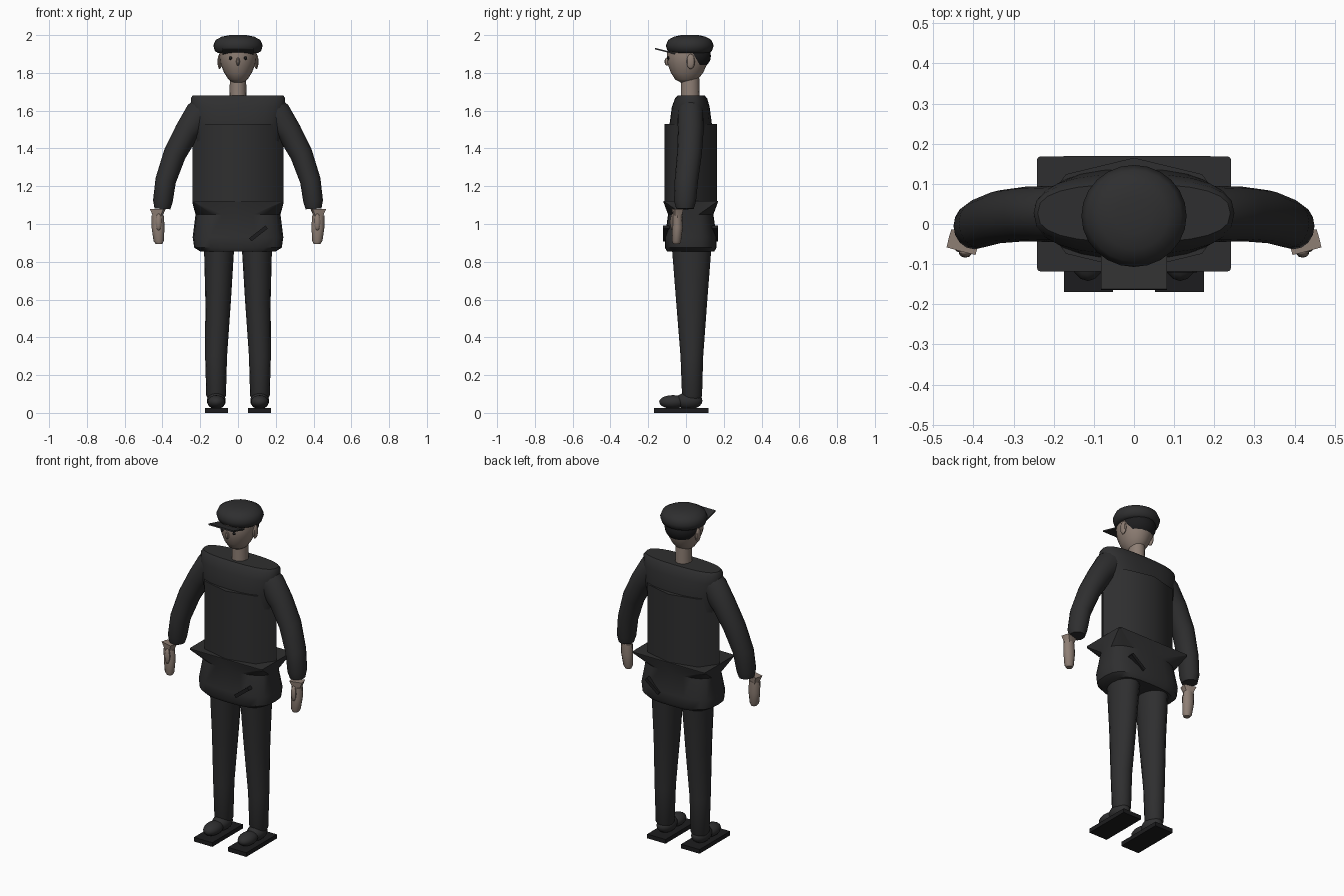
import bpy, bmesh, math
from mathutils import Vector, Matrix

old = bpy.data.objects.get("Cube")
if old:
    bpy.data.objects.remove(old)


def material(name, r, g, b):
    m = bpy.data.materials.new(name)
    m.use_nodes = True
    m.diffuse_color = (r, g, b, 1)
    m.node_tree.nodes["Principled BSDF"].inputs["Base Color"].default_value = (r, g, b, 1)
    return m


cloth = material("charcoal cloth", 0.028, 0.028, 0.029)
dark = material("black", 0.012, 0.012, 0.013)
skin = material("skin", 0.27, 0.21, 0.175)


def finish(name, bm, mat, angle=35):
    bmesh.ops.recalc_face_normals(bm, faces=bm.faces)
    mesh = bpy.data.meshes.new(name)
    bm.to_mesh(mesh)
    bm.free()
    mesh.materials.append(mat)
    ob = bpy.data.objects.new(name, mesh)
    bpy.context.collection.objects.link(ob)
    bpy.ops.object.select_all(action='DESELECT')
    ob.select_set(True)
    bpy.context.view_layer.objects.active = ob
    bpy.ops.object.shade_smooth_by_angle(angle=math.radians(angle))
    return ob


def loft(name, mat, rings, n=16, tilt=False, angle=35):
    """Skin rings of (x, y, z, radius x, radius y, squareness), capped at both ends."""
    bm = bmesh.new()
    loops = []
    for i, (x, y, z, rx, ry, p) in enumerate(rings):
        across = Vector((1, 0, 0))
        if tilt:  # keep the ring square to the path in the x-z plane
            a, b = rings[max(i - 1, 0)], rings[min(i + 1, len(rings) - 1)]
            across = Vector((a[2] - b[2], 0, b[0] - a[0])).normalized()
        loop = []
        for k in range(n):
            c, s = math.cos(math.tau * k / n), math.sin(math.tau * k / n)
            u = math.copysign(abs(c) ** (2 / p), c) * rx
            v = math.copysign(abs(s) ** (2 / p), s) * ry
            loop.append(bm.verts.new(Vector((x, y + v, z)) + across * u))
        loops.append(loop)
    for a, b in zip(loops, loops[1:]):
        for k in range(n):
            j = (k + 1) % n
            bm.faces.new((a[k], a[j], b[j], b[k]))
    bm.faces.new(loops[0])
    bm.faces.new(loops[-1])
    return finish(name, bm, mat, angle)


def box(name, mat, centre, size, rot=(0, 0, 0)):
    bm = bmesh.new()
    bmesh.ops.create_cube(bm, size=1)
    spin = Matrix.Rotation(rot[2], 4, 'Z') @ Matrix.Rotation(rot[1], 4, 'Y') @ Matrix.Rotation(rot[0], 4, 'X')
    bm.transform(Matrix.Translation(centre) @ spin @ Matrix.Diagonal((*size, 1)))
    return finish(name, bm, mat)


def ball(name, mat, centre, size, u=16, v=10, cut=None):
    bm = bmesh.new()
    bmesh.ops.create_uvsphere(bm, u_segments=u, v_segments=v, radius=1)
    bm.transform(Matrix.Translation(centre) @ Matrix.Diagonal((*size, 1)))
    if cut:
        bmesh.ops.bisect_plane(bm, geom=bm.verts[:] + bm.edges[:] + bm.faces[:],
                               plane_co=cut[0], plane_no=cut[1], clear_inner=True)
    return finish(name, bm, mat)


# Jacket: rounded shoulders, eight-sided body, flared skirt
loft("shoulders", cloth, [
    (0, .025, 1.35, .21, .10, 2.4), (0, .025, 1.53, .235, .112, 2.4),
    (0, .025, 1.62, .25, .10, 2.5), (0, .027, 1.665, .25, .085, 2.6),
    (0, .027, 1.68, .24, .072, 2.6)], 24)
loft("jacket_body", cloth, [(0, .025, 1.11, .24, .14, 2), (0, .025, 1.53, .24, .14, 2)], 8, angle=50)
loft("jacket_skirt", cloth, [
    (0, .025, .855, .20, .125, 3), (0, .025, .875, .232, .137, 3), (0, .025, .93, .24, .137, 3),
    (0, .025, 1.05, .225, .12, 2.6), (0, .025, 1.115, .242, .144, 40),
    (0, .025, 1.122, .242, .144, 40)], 24)
box("skirt_fold", dark, (.108, .024, .95), (.11, .29, .02), (0, -math.radians(38), 0))

# Neck and head
loft("neck", skin, [(0, .022, 1.66, .045, .05, 2), (0, .022, 1.78, .043, .048, 2)])
loft("head", skin, [
    (0, .005, 1.75, .03, .035, 2), (0, .003, 1.765, .05, .06, 2), (0, .005, 1.80, .073, .085, 2),
    (0, .008, 1.85, .094, .106, 2), (0, .01, 1.89, .099, .112, 2), (0, .012, 1.94, .094, .108, 2)], 20, angle=60)
ball("nose", skin, (0, -.1, 1.86), (.01, .014, .022), 8, 6)
ball("hair", dark, (0, .018, 1.89), (.104, .114, .085), 20, 12, ((0, .045, 1.89), (0, .85, .5)))

# Flat cap with brim
loft("cap", cloth, [
    (0, .02, 1.905, .105, .10, 2), (0, .02, 1.915, .122, .117, 2), (0, .02, 1.945, .131, .127, 2),
    (0, .02, 1.975, .118, .114, 2), (0, .02, 1.992, .085, .083, 2), (0, .02, 2.0, .045, .045, 2)], 24, angle=60)
box("cap_brim", cloth, (0, -.11, 1.915), (.165, .11, .008), (-math.radians(14), 0, 0))

# Paired parts
for side, s in (("left", 1), ("right", -1)):
    ball(side + "_eye", dark, (s * .04, -.094, 1.878), (.009, .006, .009), 8, 6)
    ball(side + "_ear", skin, (s * .097, .025, 1.86), (.012, .022, .04), 10, 8)

    loft(side + "_sleeve", cloth, [
        (s * .17, .025, 1.60, .085, .07, 2), (s * .205, .025, 1.575, .082, .07, 2),
        (s * .27, .025, 1.49, .066, .068, 2), (s * .335, .018, 1.37, .06, .066, 2),
        (s * .383, .002, 1.23, .055, .062, 2), (s * .398, -.005, 1.12, .052, .058, 2),
        (s * .40, -.005, 1.08, .042, .046, 2)], 16, True)

    # Hand: flared wrist, tapered mitten and thumb
    wrist = loft(side + "_wrist", skin, [
        (0, 0, 1.015, .026, .022, 2), (0, 0, 1.05, .030, .024, 3), (0, 0, 1.08, .038, .024, 30)], 8)
    wrist.location = (s * .425, -.045, 0)
    wrist.rotation_euler.z = s * math.radians(15)
    loft(side + "_hand", skin, [
        (s * .418, -.05, .895, .018, .018, 2), (s * .42, -.05, .91, .027, .024, 2),
        (s * .423, -.045, .98, .034, .028, 2), (s * .425, -.045, 1.045, .033, .025, 2)], 12)
    ball(side + "_thumb", skin, (s * .42, -.07, 1.01), (.017, .014, .045), 10, 8)

    loft(side + "_leg", cloth, [
        (s * .115, .03, .06, .035, .04, 2), (s * .116, .032, .09, .052, .053, 2),
        (s * .116, .031, .30, .058, .060, 2), (s * .105, .03, .60, .068, .083, 2),
        (s * .10, .03, .88, .08, .105, 2)])

    # Shoe: rounded upper on a flat sole
    ball(side + "_shoe_toe", cloth, (s * .115, -.07, .058), (.047, .072, .036), 16, 10)
    ball(side + "_shoe_heel", cloth, (s * .115, .015, .064), (.05, .072, .045), 16, 10)
    box(side + "_sole", dark, (s * .113, -.025, .0125), (.122, .29, .025))
